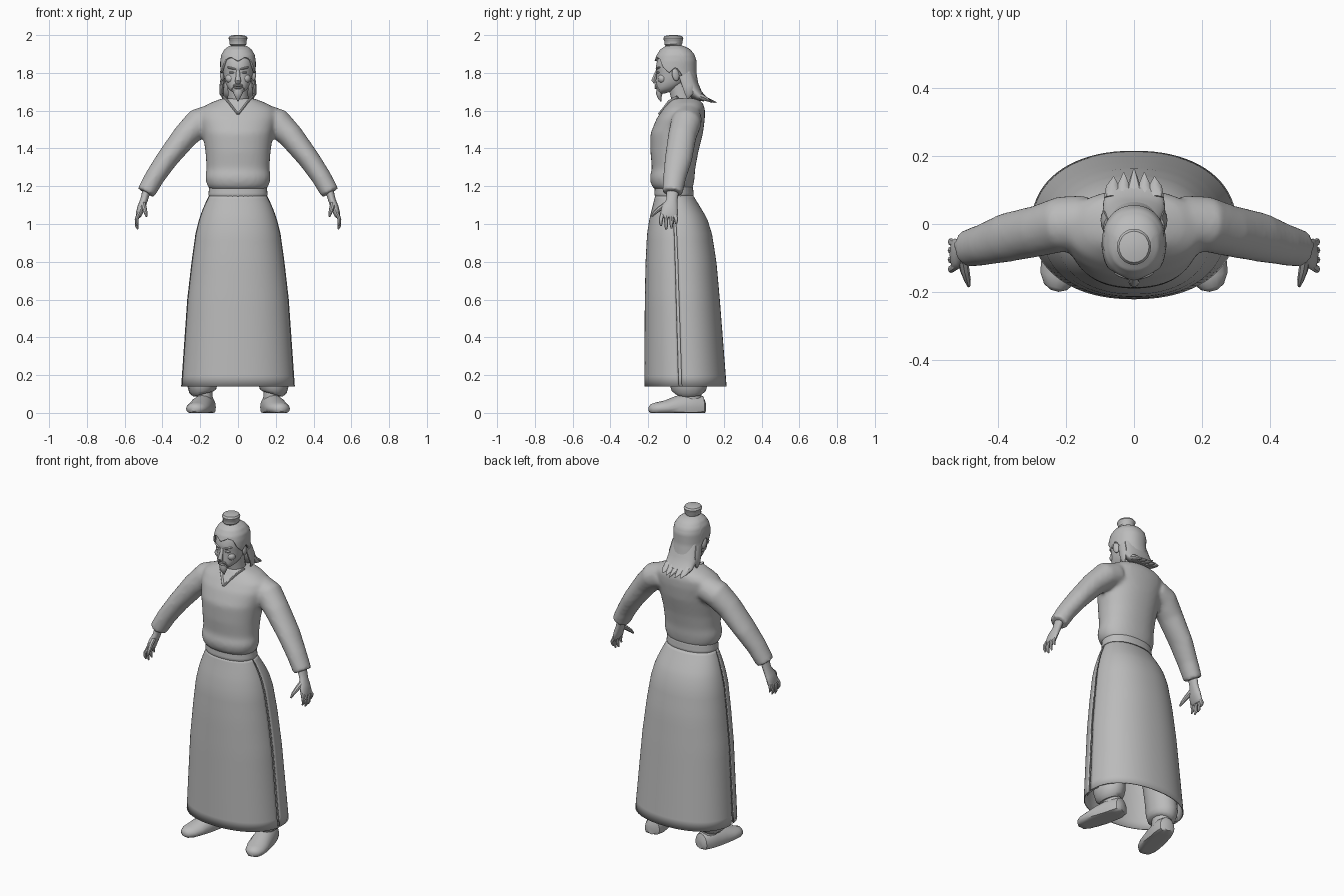
import bpy, bmesh, math
from mathutils import Vector

default_cube = bpy.data.objects.get("Cube")
if default_cube:
    bpy.data.objects.remove(default_cube, do_unlink=True)

grey = bpy.data.materials.new("plain grey")
grey.use_nodes = True
grey.diffuse_color = (0.5, 0.5, 0.5, 1)
grey.node_tree.nodes["Principled BSDF"].inputs["Base Color"].default_value = grey.diffuse_color


def finish(name, bm, angle=40):
    """Turn a bmesh into a smooth shaded grey object."""
    bmesh.ops.remove_doubles(bm, verts=bm.verts, dist=1e-5)
    bmesh.ops.recalc_face_normals(bm, faces=bm.faces)
    mesh = bpy.data.meshes.new(name)
    bm.to_mesh(mesh)
    bm.free()
    mesh.materials.append(grey)
    obj = bpy.data.objects.new(name, mesh)
    bpy.context.collection.objects.link(obj)
    bpy.ops.object.select_all(action="DESELECT")
    obj.select_set(True)
    bpy.context.view_layer.objects.active = obj
    bpy.ops.object.shade_smooth_by_angle(angle=math.radians(angle))
    return obj


def bridge(bm, rows, closed, caps=False):
    """Join rows of vertices into quads, with optional end caps."""
    for low, high in zip(rows, rows[1:]):
        for i in range(len(low) - (not closed)):
            j = (i + 1) % len(low)
            bm.faces.new((low[i], low[j], high[j], high[i]))
    if caps:
        bm.faces.new(rows[0])
        bm.faces.new(rows[-1])


def section(table, z):
    """Half width, front y and back y at height z, from (z, half, front, back) rows."""
    z = min(max(z, table[0][0]), table[-1][0])
    for a, b in zip(table, table[1:]):
        if z <= b[0]:
            t = (z - a[0]) / (b[0] - a[0])
            return [p + (q - p) * t for p, q in zip(a[1:], b[1:])]


def power(value, exponent):
    return math.copysign(abs(value) ** (2 / exponent), value)


def shell(name, table, start=0, end=360, steps=40, rows=24, bottom=None,
          exponent=2.2, grow=0, thick=0, caps=False):
    """Loft upright oval sections; angle zero is the front."""
    bm = bmesh.new()
    closed = end - start == 360
    top, rings = table[-1][0], []
    for r in range(rows + 1):
        ring = []
        for i in range(steps + (not closed)):
            a = math.radians(start + (end - start) * i / steps)
            low = bottom(math.degrees(a)) if bottom else table[0][0]
            z = top - (top - low) * (r / rows) ** 1.3
            half, front, back = section(table, z)
            x = (half + grow) * power(math.sin(a), exponent)
            y = (front + back) / 2 - ((back - front) / 2 + grow) * power(math.cos(a), exponent)
            ring.append(bm.verts.new((x, y, z + grow * (1 - r / rows))))
        rings.append(ring)
    bridge(bm, rings, closed, caps)
    obj = finish(name, bm)
    if thick:
        mod = obj.modifiers.new("cloth thickness", "SOLIDIFY")
        mod.thickness = thick
        mod.offset = 0
    return obj


def tube(name, rings, side=1, ref=(0, 1, 0), steps=16, floor=None):
    """Loft oval rings (x, y, z, radius across, radius along ref) along a path."""
    bm = bmesh.new()
    points = [Vector((side * r[0], r[1], r[2])) for r in rings]
    rows = []
    for i, (p, ring) in enumerate(zip(points, rings)):
        tangent = (points[min(i + 1, len(points) - 1)] - points[max(i - 1, 0)]).normalized()
        u = tangent.cross(Vector(ref)).normalized()
        v = u.cross(tangent)
        row = []
        for k in range(steps):
            a = math.tau * k / steps
            co = p + u * ring[3] * math.cos(a) + v * ring[4] * math.sin(a)
            if floor is not None:
                co.z = max(co.z, floor)
            row.append(bm.verts.new(co))
        rows.append(row)
    bridge(bm, rows, True, True)
    return finish(name, bm)


def ball(name, place, size, tilt=(0, 0, 0)):
    bm = bmesh.new()
    bmesh.ops.create_uvsphere(bm, u_segments=16, v_segments=10, radius=1)
    obj = finish(name, bm)
    obj.location, obj.scale, obj.rotation_euler = place, size, tilt
    return obj


SIDES = ((1, "left"), (-1, "right"))

# Upper robe: torso and sleeves fused into one soft cloth surface
torso = [(1.18, .145, -.16, .03), (1.205, .165, -.185, .04), (1.25, .174, -.192, .046),
         (1.29, .166, -.18, .048), (1.38, .172, -.188, .065), (1.48, .186, -.188, .09),
         (1.56, .205, -.155, .1), (1.61, .2, -.12, .1), (1.64, .15, -.095, .09),
         (1.665, .085, -.08, .06)]
robe = shell("upper_robe", torso, rows=30, caps=True)
sleeves = [tube(name + "_sleeve", [(.14, .005, 1.56, .075, .08), (.21, 0, 1.535, .078, .082),
                                   (.28, -.02, 1.465, .068, .076), (.375, -.04, 1.345, .058, .073),
                                   (.44, -.06, 1.25, .053, .062), (.488, -.072, 1.165, .05, .055)], side)
           for side, name in SIDES]
bpy.ops.object.select_all(action="DESELECT")
for part in [robe] + sleeves:
    part.select_set(True)
bpy.context.view_layer.objects.active = robe
bpy.ops.object.join()
fuse = robe.modifiers.new("fuse", "REMESH")
fuse.mode, fuse.voxel_size, fuse.use_smooth_shade = "VOXEL", .011, True
soften = robe.modifiers.new("soften", "SMOOTH")
soften.factor, soften.iterations = .5, 6

# Collar edges crossing below the neck
for side, name in SIDES:
    tube(name + "_collar", [(.075, -.045, 1.672, .006, .012), (.05, -.088, 1.645, .006, .012),
                            (.025, -.112, 1.612, .006, .012), (0, -.138, 1.58, .006, .012)], side)

# Belt
shell("belt", [(1.145, .152, -.163, .036), (1.15, .157, -.168, .041), (1.195, .153, -.165, .037),
               (1.205, .146, -.158, .03)], rows=8, caps=True)

# Long skirt in two panels, split at the sides, with an inner layer behind the slits
skirt = [(.14, .298, -.218, .212), (.6, .266, -.215, .176), (.8, .243, -.211, .158),
         (.95, .222, -.203, .134), (1.03, .202, -.19, .108), (1.1, .175, -.172, .066),
         (1.15, .15, -.16, .035)]
shell("front_skirt", skirt, -82, 82, thick=.006)
shell("back_skirt", skirt, 86, 274, thick=.006)
for side, name in SIDES:
    shell(name + "_slit_lining", skirt, side * 84 - 14, side * 84 + 14, steps=6, grow=-.01, thick=.004)

# Trousers and shoes
for side, name in SIDES:
    tube(name + "_trouser", [(.1, -.03, 1.05, .09, .09), (.14, 0, .6, .09, .1),
                             (.185, .01, .25, .082, .1), (.19, .015, .15, .08, .1),
                             (.187, .015, .115, .072, .09), (.183, .015, .1, .055, .07)], side)
    tube(name + "_ankle", [(.18, .02, .13, .045, .06), (.178, .02, .06, .045, .062)], side)
    tube(name + "_shoe", [(.163, .1, .03, .025, .03), (.166, .09, .03, .045, .058),
                          (.172, .05, .03, .056, .07), (.182, .01, .03, .058, .072),
                          (.195, -.05, .028, .062, .062), (.21, -.11, .024, .063, .042),
                          (.222, -.155, .022, .055, .034), (.23, -.185, .02, .035, .026),
                          (.233, -.196, .02, .012, .012)], side, (0, 0, 1), floor=0)

# Hands with four fingers and a thumb
for side, name in SIDES:
    tube(name + "_palm", [(.483, -.07, 1.18, .022, .032), (.498, -.075, 1.125, .02, .03),
                          (.512, -.085, 1.09, .02, .042), (.525, -.09, 1.05, .017, .047),
                          (.53, -.09, 1.035, .01, .042)], side)
    for k, (y, tip) in enumerate(((-.133, .99), (-.105, .972), (-.077, .978), (-.052, 1.0))):
        base = -.09 + (y + .09) * .75
        tube(f"{name}_finger_{k + 1}", [(.522, base, 1.06, .011, .012), (.537, y, 1.025, .01, .011),
                                        (.536, y, tip + .015, .008, .009), (.53, y, tip, .004, .005)],
             side, steps=8)
    tube(name + "_thumb", [(.505, -.09, 1.115, .014, .016), (.497, -.135, 1.085, .013, .014),
                           (.489, -.165, 1.06, .01, .01), (.485, -.182, 1.04, .005, .005)],
         side, (1, 0, 0), steps=8)

# Neck and head
tube("neck", [(0, -.01, 1.6, .06, .065), (0, -.025, 1.68, .054, .056), (0, -.045, 1.78, .055, .06)])
head = [(1.69, .016, -.145, -.115), (1.698, .03, -.153, -.085), (1.715, .05, -.157, -.05),
        (1.74, .064, -.158, -.01), (1.77, .073, -.157, .02), (1.8, .078, -.156, .035),
        (1.83, .081, -.16, .042), (1.86, .081, -.154, .042), (1.89, .076, -.143, .032),
        (1.915, .06, -.125, .01), (1.93, .038, -.1, -.02), (1.935, .012, -.07, -.05)]
shell("head", head, caps=True)

# Face
tube("nose", [(0, -.153, 1.815, .009, .006), (0, -.163, 1.785, .01, .01), (0, -.171, 1.76, .016, .013),
              (0, -.163, 1.747, .014, .008)], ref=(0, -1, 0), steps=10)
ball("upper_lip", (0, -.156, 1.731), (.022, .011, .005))
ball("lower_lip", (0, -.156, 1.72), (.018, .01, .006))
for side, name in SIDES:
    ball(name + "_eyebrow", (side * .034, -.148, 1.825), (.027, .01, .006), (0, side * -.2, side * .35))
    ball(name + "_eye", (side * .033, -.146, 1.802), (.016, .009, .006), (0, 0, side * .3))
    ball(name + "_cheek", (side * .04, -.125, 1.77), (.026, .024, .025))
    ball(name + "_ear", (side * .083, -.055, 1.79), (.012, .02, .033), (.2, 0, side * .3))
    tube(name + "_moustache", [(0, -.163, 1.741, .003, .004), (.02, -.157, 1.735, .005, .006),
                               (.034, -.143, 1.71, .002, .003)], side, steps=8)
tube("beard", [(0, -.138, 1.712, .026, .018), (0, -.142, 1.69, .024, .017),
               (0, -.14, 1.67, .014, .011), (0, -.133, 1.648, .002, .002)])


# Swept hair with a pointed hairline, reaching down behind the ears
def hairline(angle):
    angle = abs((angle + 180) % 360 - 180)
    marks = [(0, 1.862), (22, 1.882), (42, 1.872), (58, 1.83), (75, 1.8), (92, 1.83),
             (104, 1.8), (112, 1.71), (180, 1.7)]
    for (a, low), (b, high) in zip(marks, marks[1:]):
        if angle <= b:
            return low + (high - low) * (angle - a) / (b - a)
    return marks[-1][1]


hair = [(1.7, .084, -.1, .065), (1.74, .082, -.13, .052), (1.8, .08, -.156, .042)] + head[6:]
shell("hair_cap", hair, steps=72, bottom=hairline, grow=.008, thick=.01)

# Loose hair over the shoulders, ending in ragged points
tube("back_hair", [(0, .005, 1.82, .075, .03), (0, .02, 1.75, .088, .04), (0, .035, 1.71, .092, .042),
                   (0, .065, 1.678, .09, .03), (0, .1, 1.662, .08, .014)], steps=24)
for k in range(-2, 3):
    length = .162 - .012 * abs(k)
    tube(f"hair_point_{k + 3}", [(k * .032, .075, 1.677, .024, .02), (k * .031, .11, 1.66, .02, .01),
                                 (k * .03, length, 1.643, .002, .002)], ref=(0, 0, 1), steps=8)
for side, name in SIDES:
    tube(name + "_side_lock", [(.078, -.01, 1.79, .012, .03), (.086, .01, 1.73, .012, .03),
                               (.088, .015, 1.69, .01, .022), (.08, .01, 1.665, .003, .006)], side, steps=10)

# Topknot
tube("topknot", [(0, -.065, 1.92, .036, .04), (0, -.065, 1.943, .036, .04), (0, -.067, 1.953, .046, .048),
                 (0, -.067, 1.968, .045, .048), (0, -.067, 1.972, .047, .05), (0, -.067, 1.985, .05, .053),
                 (0, -.067, 1.995, .044, .046), (0, -.067, 2.0, .02, .02)], steps=20)
